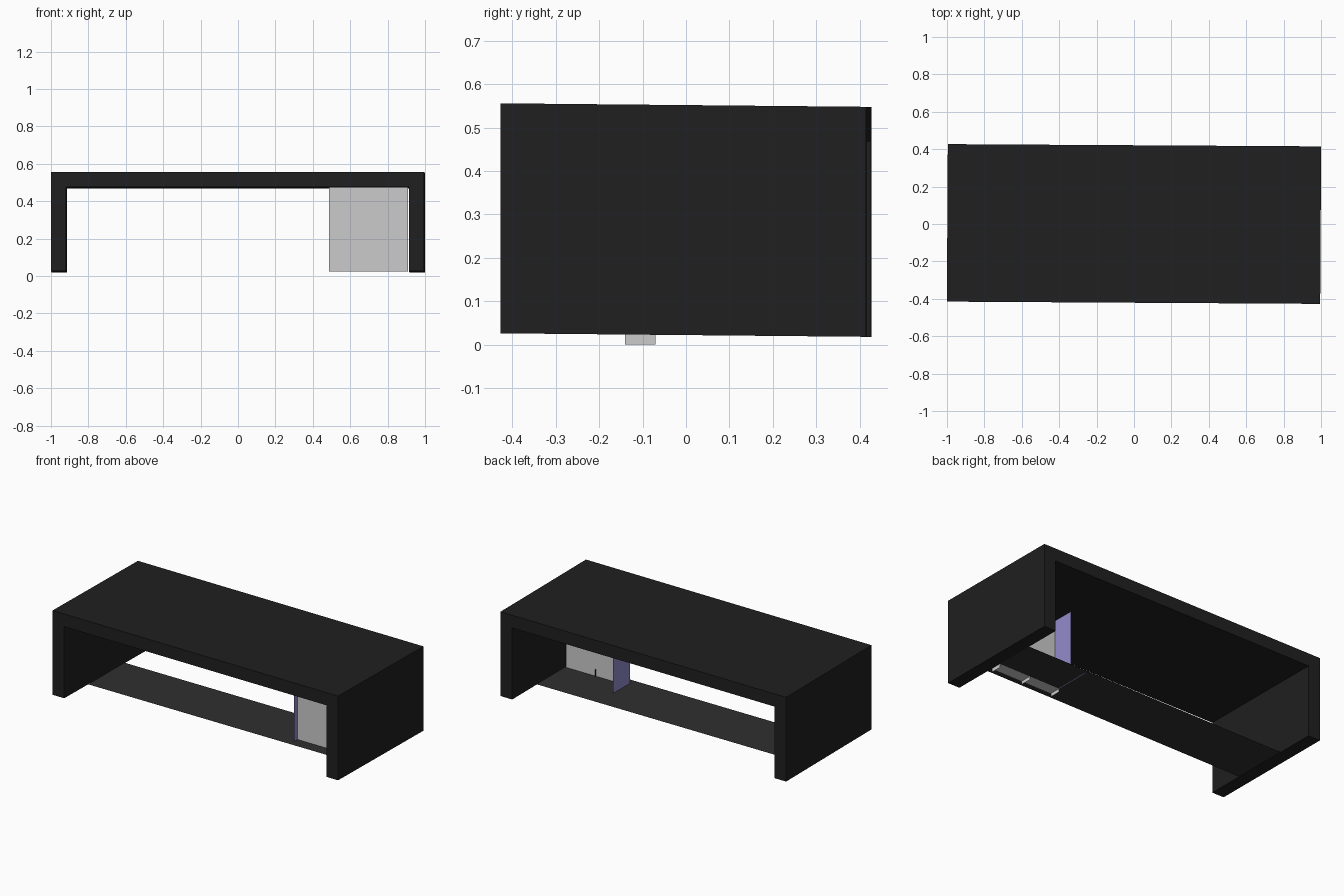
import bpy
from mathutils import Vector, Matrix

if "Cube" in bpy.data.objects:
    bpy.data.objects.remove(bpy.data.objects["Cube"])


def material(name, r, g, b):
    m = bpy.data.materials.new(name)
    m.diffuse_color = (r, g, b, 1)
    m.use_nodes = True
    m.node_tree.nodes["Principled BSDF"].inputs["Base Color"].default_value = m.diffuse_color
    return m


def mesh_object(name, verts, faces, mat=None):
    me = bpy.data.meshes.new(name)
    me.from_pydata(verts, [], faces)
    me.update()
    ob = bpy.data.objects.new(name, me)
    bpy.context.collection.objects.link(ob)
    if mat:
        me.materials.append(mat)
    return ob


def sheet(name, a, b, mat=None):
    """Flat rectangle between two corners that share one coordinate."""
    flat = [i for i in range(3) if a[i] == b[i]][0]
    u, v = [i for i in range(3) if i != flat]
    verts = []
    for pu, pv in ((a, a), (b, a), (b, b), (a, b)):
        p = Vector(a)
        p[u], p[v] = pu[u], pv[v]
        verts.append(p)
    return mesh_object(name, verts, [(0, 1, 2, 3)], mat)


black = material("black_wood", 0.014, 0.014, 0.014)
dark = material("dark_shelf", 0.028, 0.028, 0.028)
violet = material("violet_panel", 0.29, 0.26, 0.60)

# Bench frame: inverted U profile with mitred corners, extruded in depth
outer = [(-0.998, 0.022), (-0.998, 0.552), (0.998, 0.552), (0.998, 0.022)]
inner = [(-0.916, 0.022), (-0.916, 0.472), (0.916, 0.472), (0.916, 0.022)]
ring = outer + inner
verts = [(x, y, z) for y in (-0.421, 0.421) for x, z in ring]
faces = []
for i in range(3):
    o0, o1, n1, n0 = i, i + 1, i + 5, i + 4
    faces += [(o0, n0, n1, o1)[::-1], (o0 + 8, o1 + 8, n1 + 8, n0 + 8)[::-1],
              (o0, o1, o1 + 8, o0 + 8), (n0, n0 + 8, n1 + 8, n1)]
faces += [(0, 8, 12, 4), (3, 7, 15, 11)]
frame = mesh_object("bench_frame", verts, faces, black)
frame.data.transform(Matrix.Rotation(-0.006, 4, 'Z'))
# slight lean from front to back
for v in frame.data.vertices:
    v.co.z -= 0.0095 * v.co.y
import bmesh
bm = bmesh.new()
bm.from_mesh(frame.data)
bmesh.ops.recalc_face_normals(bm, faces=bm.faces)
bm.to_mesh(frame.data)
bm.free()

# Thin lower shelf
sheet("lower_shelf", (-0.916, -0.18, 0.024), (0.916, 0.178, 0.024), dark)

# Upright divider panels at the right end
PY, PX0, PX1 = -0.105, 0.487, 0.908
sheet("front_panel", (PX0, PY, 0.024), (PX1, PY, 0.474))
sheet("side_panel", (PX0, -0.138, 0.024), (PX0, 0.032, 0.474), violet)
sheet("side_panel_foot", (PX0 - 0.003, -0.138, 0.022), (PX0 + 0.003, 0.16, 0.022), violet)

# Clips holding the front panel under the shelf
for i, x in enumerate((PX0, 0.70, 0.915)):
    sheet(f"clip_{i}", (x, -0.14, 0.0), (x, -0.07, 0.024))
sheet("clip_rail", (PX0, -0.14, 0.021), (0.915, -0.07, 0.021))
sheet("clip_stem", (0.70, -0.117, 0.022), (0.70, -0.093, 0.07), black)
